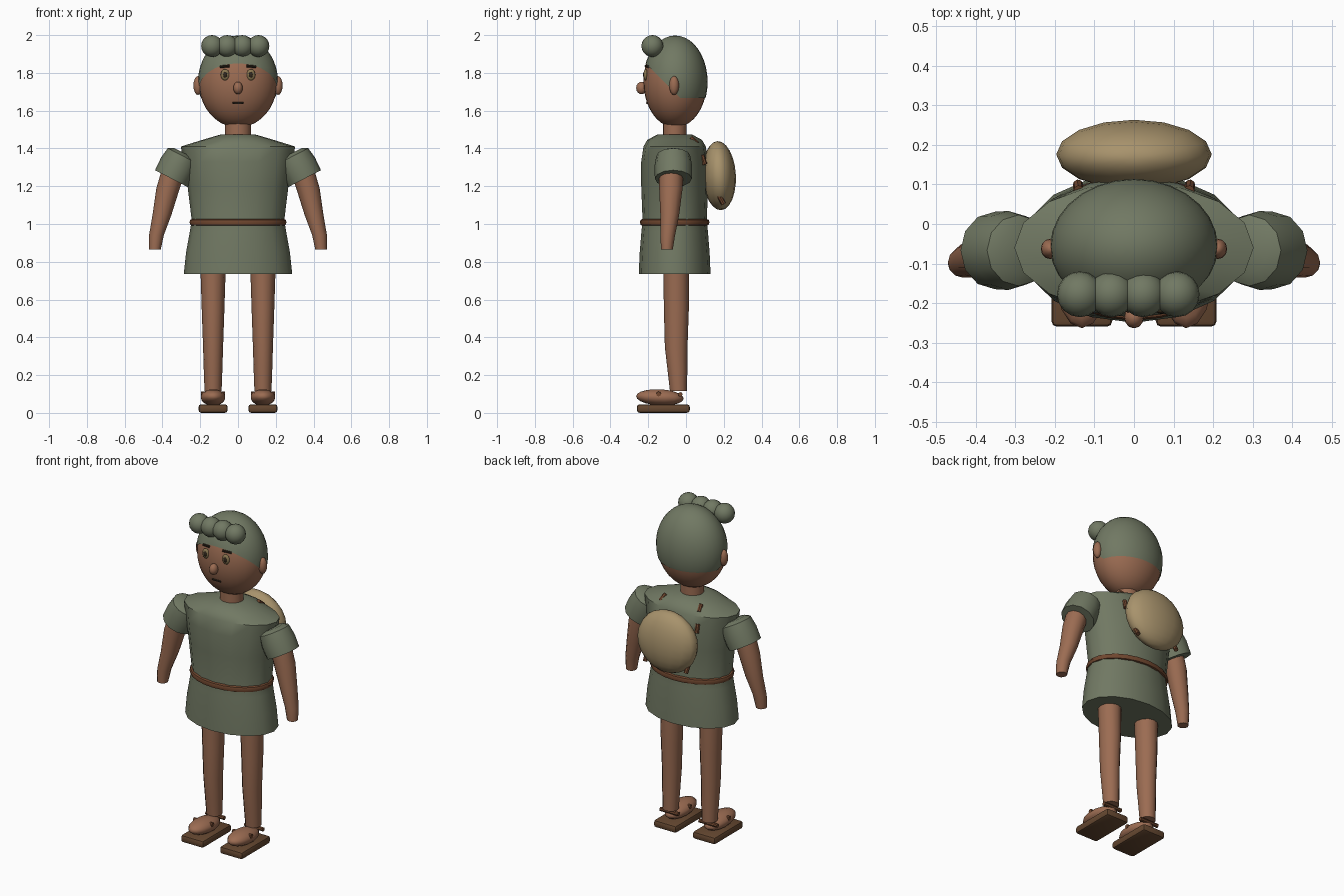
import bpy, bmesh, math
from mathutils import Vector, Matrix

if "Cube" in bpy.data.objects:
    bpy.data.objects.remove(bpy.data.objects["Cube"])

CY = -0.06  # depth of the body axis


def material(name, r, g, b):
    m = bpy.data.materials.new(name)
    m.diffuse_color = (r, g, b, 1)
    m.use_nodes = True
    m.node_tree.nodes["Principled BSDF"].inputs["Base Color"].default_value = m.diffuse_color
    return m


SKIN = material("skin brown", 0.33, 0.15, 0.085)
CLOTH = material("sage green", 0.165, 0.19, 0.125)
TAN = material("tan", 0.39, 0.29, 0.15)
LEATHER = material("leather brown", 0.16, 0.062, 0.028)
SOLE = material("sole brown", 0.13, 0.064, 0.03)
EYE = material("eye olive", 0.25, 0.18, 0.08)
DARK = material("dark brown", 0.03, 0.02, 0.012)


def finish(name, bm, mat, angle=40):
    bmesh.ops.recalc_face_normals(bm, faces=bm.faces)
    me = bpy.data.meshes.new(name)
    bm.to_mesh(me)
    bm.free()
    me.materials.append(mat)
    ob = bpy.data.objects.new(name, me)
    bpy.context.collection.objects.link(ob)
    bpy.ops.object.select_all(action='DESELECT')
    ob.select_set(True)
    bpy.context.view_layer.objects.active = ob
    bpy.ops.object.shade_smooth_by_angle(angle=math.radians(angle))
    return ob


def ball_mesh(center, radii, seg=16, rings=10, rot=None):
    bm = bmesh.new()
    bmesh.ops.create_uvsphere(bm, u_segments=seg, v_segments=rings, radius=1)
    mat = Matrix.Translation(center) @ (rot or Matrix()) @ Matrix.Diagonal((*radii, 1))
    bmesh.ops.transform(bm, matrix=mat, verts=bm.verts)
    return bm


def ball(name, center, radii, mat, seg=16, rings=10, rot=None):
    return finish(name, ball_mesh(center, radii, seg, rings, rot), mat, 60)


def loft(name, rings, mat, seg=12, axis=(0, 0, 1), angle=40):
    """Capped tube through (x, y, z, rx, ry) rings lying square to the axis."""
    bm = bmesh.new()
    w = Vector(axis).normalized()
    v = Vector((0, 1, 0))
    u = v.cross(w)
    loops = []
    for x, y, z, rx, ry in rings:
        loops.append([bm.verts.new(Vector((x, y, z)) + u * rx * math.cos(t) + v * ry * math.sin(t))
                      for t in (2 * math.pi * i / seg for i in range(seg))])
    for a, b in zip(loops, loops[1:]):
        for i in range(seg):
            j = (i + 1) % seg
            bm.faces.new((a[i], a[j], b[j], b[i]))
    bm.faces.new(loops[0])
    bm.faces.new(loops[-1])
    return finish(name, bm, mat, angle)


def rod(name, a, b, r, mat, seg=8):
    a, b = Vector(a), Vector(b)
    bm = bmesh.new()
    rot = (b - a).to_track_quat('Z', 'Y').to_matrix().to_4x4()
    bmesh.ops.create_cone(bm, cap_ends=True, segments=seg, radius1=r, radius2=r,
                          depth=(b - a).length, matrix=Matrix.Translation((a + b) / 2) @ rot)
    return finish(name, bm, mat)


# Tunic with shoulders, waist and flared skirt
loft("tunic", [(0, CY, z, rx, ry) for z, rx, ry in (
    (0.735, 0.287, 0.19), (0.85, 0.275, 0.185), (0.96, 0.255, 0.176), (1.02, 0.245, 0.17),
    (1.2, 0.267, 0.177), (1.33, 0.288, 0.177), (1.41, 0.303, 0.165),
    (1.445, 0.19, 0.145), (1.475, 0.088, 0.09))], CLOTH, seg=16)

# Belt
loft("belt", [(0, CY, z, rx, ry) for z, rx, ry in (
    (0.99, 0.24, 0.165), (0.995, 0.252, 0.18), (1.01, 0.257, 0.184),
    (1.022, 0.252, 0.18), (1.028, 0.24, 0.165))], LEATHER, seg=24)

# Neck and head
loft("neck", [(0, CY, 1.45, 0.068, 0.063), (0, CY, 1.57, 0.068, 0.063)], SKIN, seg=16)
HEAD, HR = Vector((0, CY + 0.003, 1.752)), Vector((0.208, 0.168, 0.241))
ball("head", HEAD, HR, SKIN, 28, 20)

# Hair cap, trimmed level at the nape and sloping up to the forehead
bm = ball_mesh(HEAD, HR * 1.02, 28, 20)
for co, no in (((0, 0, 1.667), (0, 0, 1)), ((0, 0, 1.637), (0, 1, 1))):
    bmesh.ops.bisect_plane(bm, geom=bm.verts[:] + bm.edges[:] + bm.faces[:],
                           plane_co=co, plane_no=no, clear_inner=True)
finish("hair_cap", bm, CLOTH, 60)

# Row of curls over the forehead
for x in (-0.137, -0.057, 0.023, 0.108):
    ball("curl", (x, -0.178, 1.942), (0.058, 0.058, 0.058), CLOTH, 16, 10)


def face_y(x, z):
    k = 1 - (x / HR.x) ** 2 - ((z - HEAD.z) / HR.z) ** 2
    return HEAD.y - HR.y * math.sqrt(k)


# Nose and mouth
ball("nose", (0, -0.236, 1.72), (0.025, 0.028, 0.033), SKIN, 12, 8)
y = face_y(0, 1.64) - 0.001
rod("mouth", (-0.028, y, 1.64), (0.028, y, 1.64), 0.005, DARK)

for s, side in ((-1, "right"), (1, "left")):
    # Face details
    ball(side + "_ear", (s * 0.212, -0.063, 1.733), (0.024, 0.026, 0.05), SKIN, 12, 8)
    x, z = s * 0.068, 1.79
    ey = face_y(x, z)
    ball(side + "_eye", (x, ey, z), (0.024, 0.011, 0.03), EYE, 12, 8)
    ball(side + "_pupil", (x, ey - 0.008, z), (0.011, 0.006, 0.016), DARK, 10, 6)
    rod(side + "_brow", (s * 0.045, face_y(0.045, 1.837) - 0.003, 1.837),
        (s * 0.095, face_y(0.095, 1.832) - 0.003, 1.832), 0.007, DARK)

    # Short sleeve with a rounded shoulder
    loft(side + "_sleeve", [(s * x, -0.067, z, r, r) for x, z, r in (
        (0.285, 1.375, 0.06), (0.292, 1.36, 0.09), (0.318, 1.307, 0.1), (0.352, 1.24, 0.098))],
        CLOTH, seg=12, axis=(s * 0.46, 0, -0.89), angle=50)

    # Bent arm
    loft(side + "_arm", [(s * x, y, z, r, r) for x, y, z, r in (
        (0.335, -0.078, 1.3, 0.065), (0.37, -0.08, 1.19, 0.062), (0.402, -0.086, 1.05, 0.05),
        (0.432, -0.097, 0.94, 0.039), (0.44, -0.101, 0.865, 0.031))], SKIN, seg=12)

    # Leg
    lx = s * 0.132
    loft(side + "_leg", [(lx, y, z, rx, ry) for y, z, rx, ry in (
        (-0.053, 0.8, 0.068, 0.068), (-0.051, 0.55, 0.06, 0.066), (-0.052, 0.35, 0.053, 0.06),
        (-0.045, 0.22, 0.049, 0.052), (-0.04, 0.115, 0.045, 0.045))], SKIN, seg=12)

    # Foot, sandal sole and straps
    ball(side + "_foot", (lx, -0.138, 0.082), (0.066, 0.126, 0.043), SKIN, 14, 10,
         Matrix.Rotation(math.radians(-3), 4, 'X'))
    bm = bmesh.new()
    bmesh.ops.create_cube(bm, size=1, matrix=Matrix.Translation((lx, -0.12, 0.023))
                          @ Matrix.Diagonal((0.154, 0.28, 0.045, 1)))
    bmesh.ops.bevel(bm, geom=bm.edges[:], offset=0.014, segments=2, affect='EDGES', profile=0.5)
    finish(side + "_sole", bm, SOLE)
    rod(side + "_toe_strap", (lx - 0.064, -0.145, 0.1), (lx + 0.064, -0.145, 0.1), 0.013, LEATHER)
    rod(side + "_heel_strap", (lx - 0.062, -0.03, 0.098), (lx + 0.062, -0.03, 0.098), 0.012, LEATHER)

    # Pack straps: stubs at the shoulder, upper pack and lower pack
    rod(side + "_shoulder_strap", (s * 0.12, 0.025, 1.455), (s * 0.13, 0.06, 1.425), 0.013, LEATHER)
    rod(side + "_upper_strap", (s * 0.14, 0.085, 1.365), (s * 0.142, 0.1, 1.315), 0.013, LEATHER)
    rod(side + "_lower_strap", (s * 0.138, 0.2, 1.105), (s * 0.14, 0.175, 1.15), 0.013, LEATHER)

# Round back pack
ball("back_pack", (0, 0.176, 1.256), (0.197, 0.088, 0.183), TAN, 16, 12,
     Matrix.Rotation(math.radians(3), 4, 'X'))
